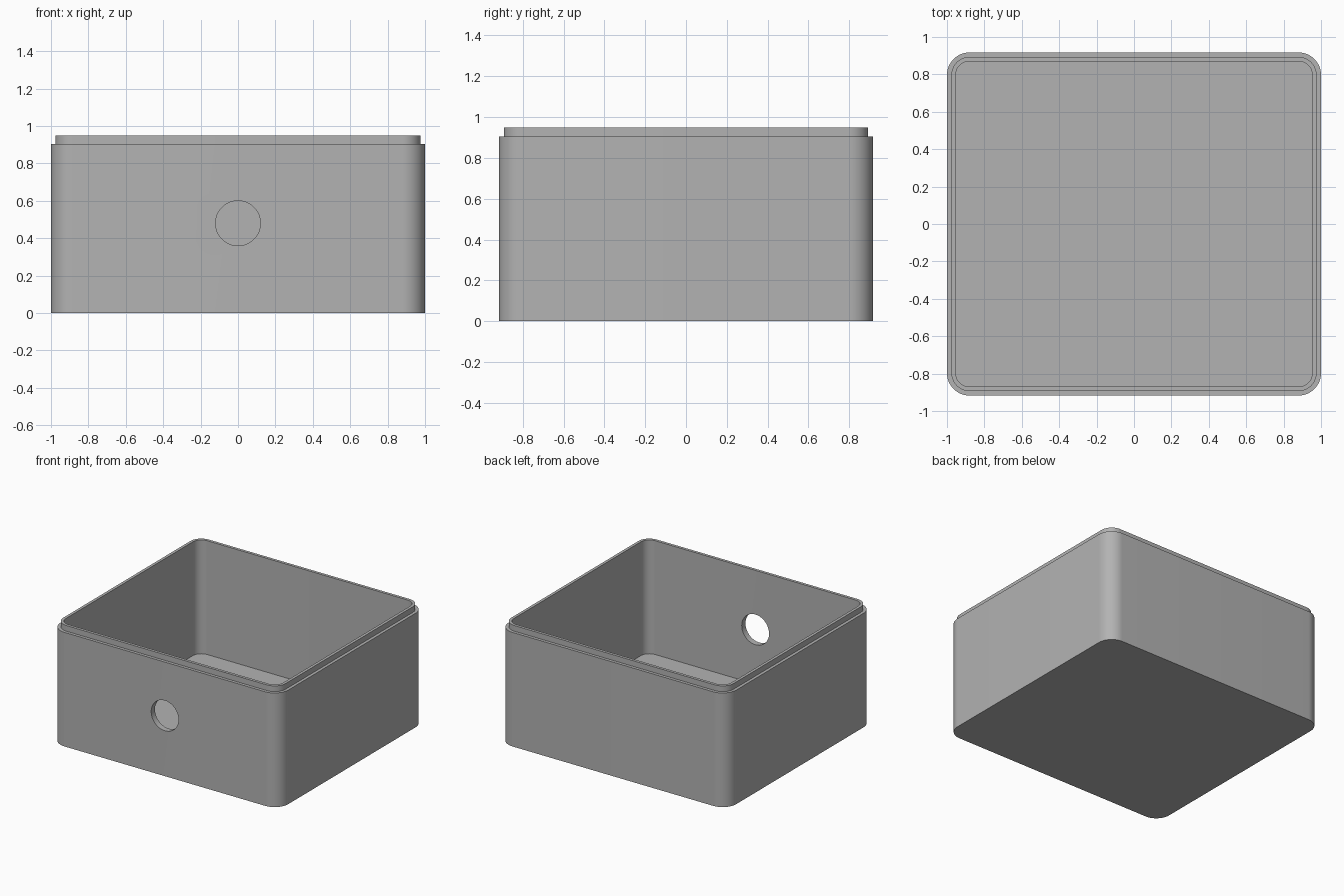
import bpy
import bmesh
import math

cube = bpy.data.objects.get("Cube")
if cube:
    bpy.data.objects.remove(cube, do_unlink=True)

HALF_X, HALF_Y = 1.0, 0.917
CORNER = 0.12
WALL, LIP_STEP = 0.047, 0.024
SHOULDER_Z, LIP_Z, FLOOR_Z = 0.905, 0.95, 0.047
HOLE_Z, HOLE_RADIUS = 0.48, 0.12
CORNER_STEPS = 16

grey = bpy.data.materials.new("plain grey")
grey.use_nodes = True
colour = (0.45, 0.45, 0.45, 1)
grey.diffuse_color = colour
grey.node_tree.nodes["Principled BSDF"].inputs["Base Color"].default_value = colour


def rounded_ring(bm, inset, z):
    """Rounded rectangle of vertices, offset inward from the outer wall."""
    radius = CORNER - inset
    ring = []
    for quarter, (sx, sy) in enumerate([(1, 1), (-1, 1), (-1, -1), (1, -1)]):
        for step in range(CORNER_STEPS + 1):
            a = (quarter + step / CORNER_STEPS) * math.pi / 2
            ring.append(bm.verts.new((sx * (HALF_X - CORNER) + radius * math.cos(a),
                                      sy * (HALF_Y - CORNER) + radius * math.sin(a), z)))
    return ring


# Open box with a stepped lip: outer wall, shoulder, lip, inner wall, floor
bm = bmesh.new()
profile = [(0, 0), (0, SHOULDER_Z), (LIP_STEP, SHOULDER_Z),
           (LIP_STEP, LIP_Z), (WALL, LIP_Z), (WALL, FLOOR_Z)]
rings = [rounded_ring(bm, inset, z) for inset, z in profile]
for low, high in zip(rings, rings[1:]):
    for i in range(len(low)):
        j = (i + 1) % len(low)
        bm.faces.new((low[i], low[j], high[j], high[i]))
bm.faces.new(rings[0][::-1])
bm.faces.new(rings[-1])
bmesh.ops.recalc_face_normals(bm, faces=bm.faces)
mesh = bpy.data.meshes.new("box_body")
bm.to_mesh(mesh)
bm.free()
mesh.materials.append(grey)
box = bpy.data.objects.new("box_body", mesh)
bpy.context.collection.objects.link(box)

# Round cable hole through the front wall
bpy.ops.mesh.primitive_cylinder_add(vertices=64, radius=HOLE_RADIUS, depth=0.3,
                                    location=(0, -HALF_Y, HOLE_Z),
                                    rotation=(math.pi / 2, 0, 0))
cutter = bpy.context.object
cutter.name = "hole_cutter"
cutter.data.materials.append(grey)
cutter.hide_render = True
cutter.display_type = 'WIRE'

bpy.ops.object.select_all(action='DESELECT')
box.select_set(True)
bpy.context.view_layer.objects.active = box
cut = box.modifiers.new("front_hole", 'BOOLEAN')
cut.operation = 'DIFFERENCE'
cut.solver = 'EXACT'
cut.object = cutter
bpy.ops.object.modifier_apply(modifier=cut.name)
bpy.data.objects.remove(cutter, do_unlink=True)

# Smooth rounded corners, crisp edges
bpy.ops.object.shade_smooth_by_angle(angle=math.radians(30))
